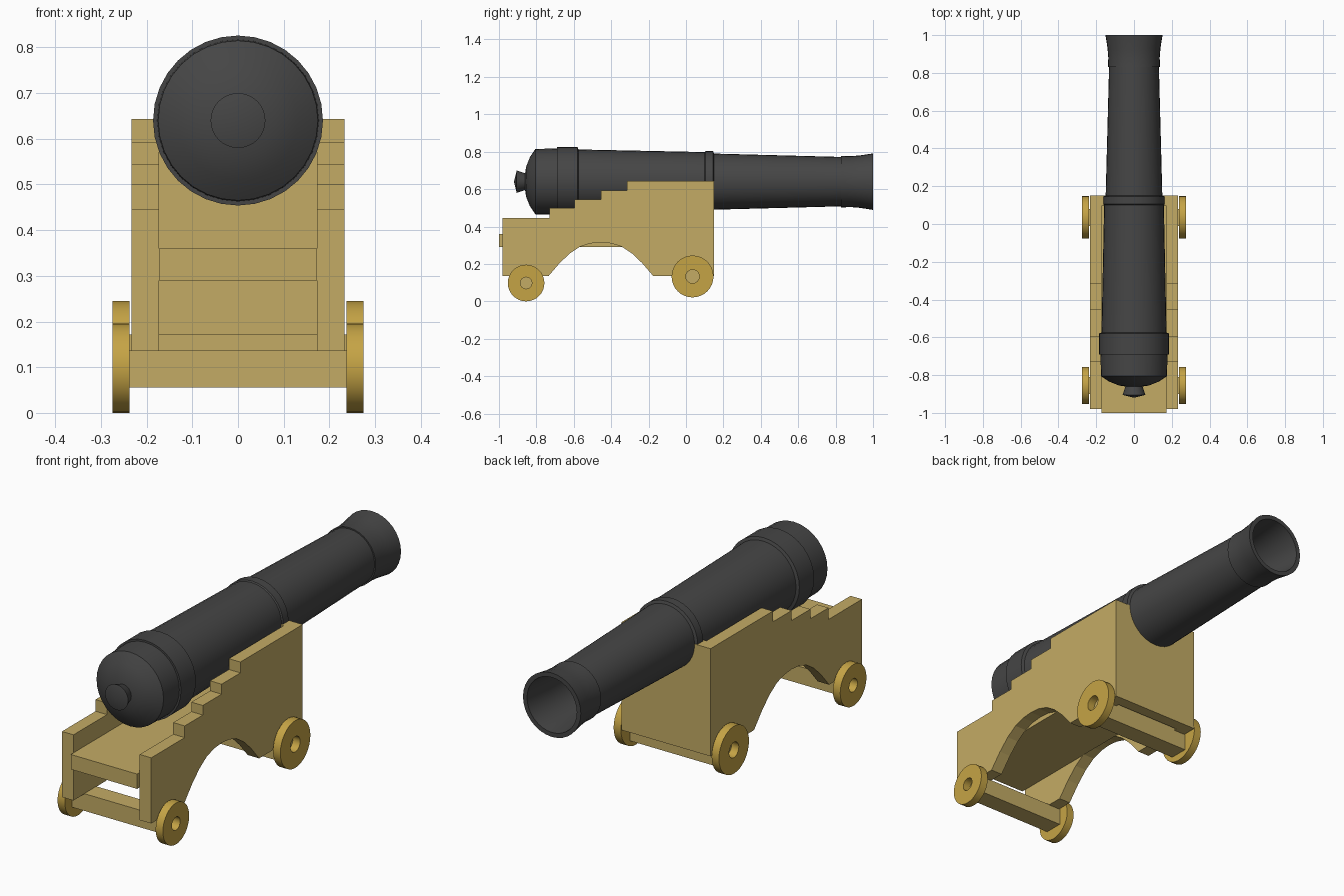
import bpy, bmesh, math
from mathutils import Matrix, Vector

if "Cube" in bpy.data.objects:
    bpy.data.objects.remove(bpy.data.objects["Cube"])


def material(name, rgb):
    m = bpy.data.materials.new(name)
    m.diffuse_color = (*rgb, 1)
    m.use_nodes = True
    m.node_tree.nodes["Principled BSDF"].inputs["Base Color"].default_value = m.diffuse_color
    return m


IRON = material("iron", (0.06, 0.06, 0.06))
WOOD = material("wood", (0.55, 0.41, 0.13))
WHEEL = material("wheel_wood", (0.56, 0.37, 0.06))


def finish(name, bm, mat, smooth=False):
    bmesh.ops.remove_doubles(bm, verts=bm.verts, dist=1e-5)
    bmesh.ops.recalc_face_normals(bm, faces=bm.faces)
    me = bpy.data.meshes.new(name)
    bm.to_mesh(me)
    bm.free()
    me.materials.append(mat)
    ob = bpy.data.objects.new(name, me)
    bpy.context.collection.objects.link(ob)
    if smooth:
        bpy.ops.object.select_all(action='DESELECT')
        ob.select_set(True)
        bpy.context.view_layer.objects.active = ob
        bpy.ops.object.shade_smooth_by_angle(angle=math.radians(30))
    return ob


def lathe(name, points, centre, axis, mat, closed=False, steps=32):
    """Revolve (position along axis, radius) points; radius is measured along z."""
    bm = bmesh.new()
    c, a = Vector(centre), Vector(axis)
    vs = [bm.verts.new(c + a * t + Vector((0, 0, r))) for t, r in points]
    pairs = list(zip(vs, vs[1:])) + ([(vs[-1], vs[0])] if closed else [])
    edges = [bm.edges.new(p) for p in pairs]
    bmesh.ops.spin(bm, geom=vs + edges, cent=c, axis=a, angle=math.tau,
                   steps=steps, use_merge=True)
    return finish(name, bm, mat, True)


def box(name, x, y, z, mat):
    bm = bmesh.new()
    bmesh.ops.create_cube(bm, size=1)
    for v in bm.verts:
        v.co = [lo + (t + 0.5) * (hi - lo) for t, (lo, hi) in zip(v.co, (x, y, z))]
    return finish(name, bm, mat)


def plank(name, outline, x0, x1, mat):
    bm = bmesh.new()
    face = bm.faces.new([bm.verts.new((x0, y, z)) for y, z in outline])
    new = bmesh.ops.extrude_face_region(bm, geom=[face])["geom"]
    bmesh.ops.translate(bm, vec=(x1 - x0, 0, 0),
                        verts=[g for g in new if isinstance(g, bmesh.types.BMVert)])
    return finish(name, bm, mat)


# Barrel: knob, breech, reinforcing rings, flared muzzle and bore
barrel = [(-0.92, 0), (-0.905, 0.06), (-0.86, 0.045), (-0.855, 0.08), (-0.835, 0.13),
          (-0.805, 0.175), (-0.69, 0.177), (-0.69, 0.186), (-0.58, 0.186),
          (-0.575, 0.172), (0.1, 0.158), (0.105, 0.163), (0.145, 0.163),
          (0.15, 0.15), (0.83, 0.132), (0.83, 0.138), (0.88, 0.136), (0.93, 0.140),
          (1.0, 0.151), (1.0, 0.13), (0.85, 0.115), (-0.4, 0.115), (-0.4, 0)]
lathe("barrel", barrel, (0, 0, 0.64), (0, 1, 0), IRON)

# Stepped cheeks with an arch cut below
outline = [(-0.98, 0.135), (-0.98, 0.445), (-0.73, 0.445), (-0.73, 0.5),
           (-0.595, 0.5), (-0.595, 0.545), (-0.455, 0.545), (-0.455, 0.592),
           (-0.315, 0.592), (-0.315, 0.643), (0.15, 0.643), (0.15, 0.135)]
half = [(0.28, 0.135), (0.22, 0.205), (0.165, 0.257), (0.11, 0.293), (0.055, 0.31)]
outline += [(-0.455 + d, z) for d, z in half] + [(-0.455, 0.315)]
outline += [(-0.455 - d, z) for d, z in reversed(half)]
for side, s in (("left", -1), ("right", 1)):
    plank(side + "_cheek", outline, s * 0.173, s * 0.233, WOOD)

# Bed and front transom
box("bed", (-0.173, 0.173), (-1.0, 0.1), (0.29, 0.36), WOOD)
box("front_transom", (-0.173, 0.173), (0.095, 0.15), (0.135, 0.643), WOOD)

# Axles and pierced wheels
for end, y, z, r, hole, top in (("front", 0.035, 0.133, 0.112, 0.036, 0.172),
                                ("rear", -0.855, 0.098, 0.098, 0.031, 0.137)):
    box(end + "_axle", (-0.237, 0.237), (y - 0.045, y + 0.045), (0.056, top), WOOD)
    for side, s in (("left", -1), ("right", 1)):
        ring = [(0.237, hole), (0.237, r), (0.275, r), (0.275, hole)]
        lathe(f"{end}_{side}_wheel", ring, (0, y, z), (s, 0, 0), WHEEL, closed=True)
